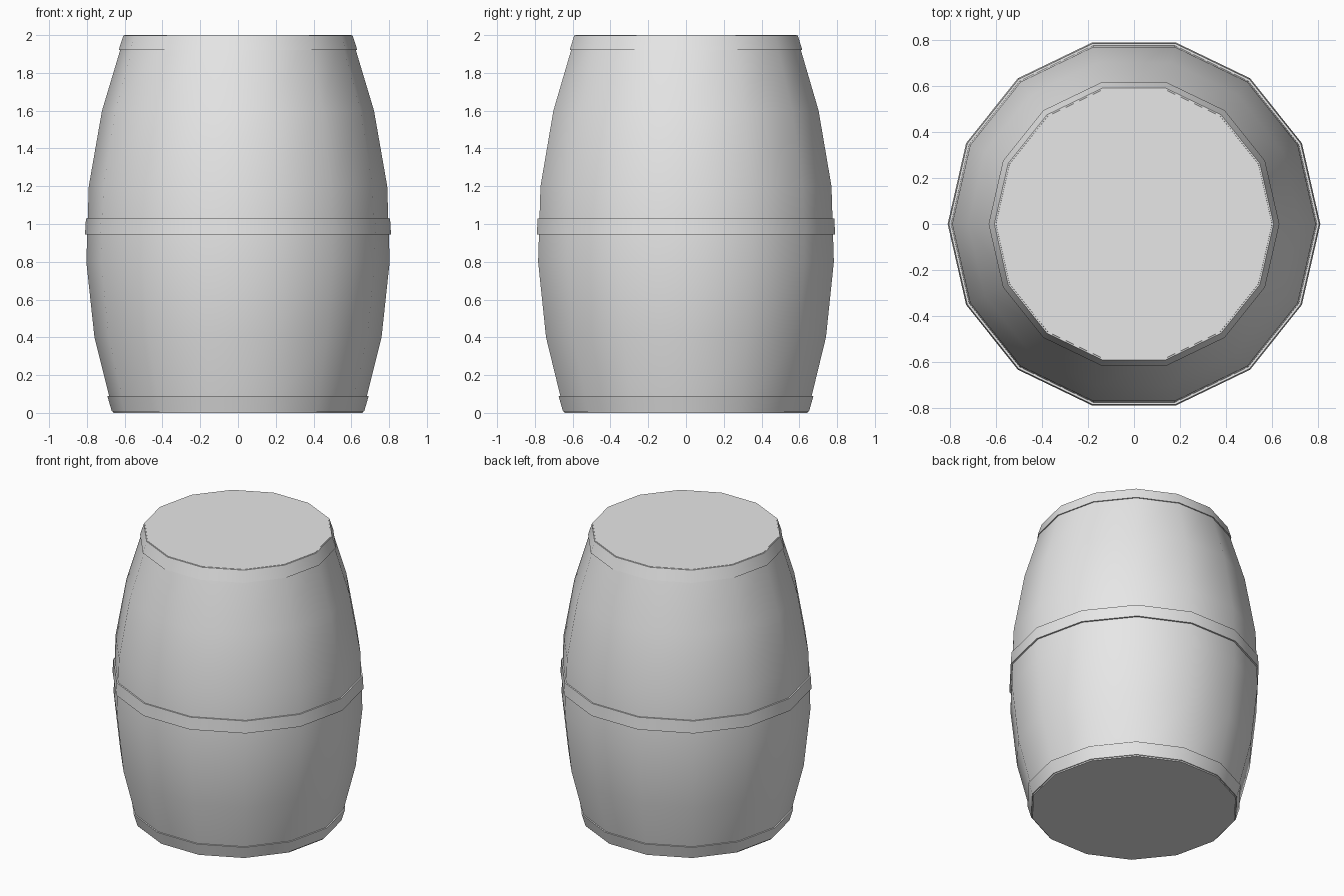
import bpy
import bmesh
from math import cos, sin, pi, radians

SIDES = 14

cube = bpy.data.objects.get("Cube")
if cube:
    bpy.data.objects.remove(cube, do_unlink=True)

# Single grey finish
grey = bpy.data.materials.new("light_grey")
grey.use_nodes = True
colour = (0.8, 0.8, 0.8, 1)
grey.diffuse_color = colour
grey.node_tree.nodes["Principled BSDF"].inputs["Base Color"].default_value = colour


def lathe(name, profile, closed=False):
    """Spin (radius, height) points round z; cap the ends or close the loop."""
    bm = bmesh.new()
    rings = []
    for r, z in profile:
        angles = [2 * pi * i / SIDES for i in range(SIDES)]
        rings.append([bm.verts.new((r * cos(a), r * sin(a), z)) for a in angles])
    pairs = list(zip(rings, rings[1:]))
    if closed:
        pairs.append((rings[-1], rings[0]))
    else:
        bm.faces.new(rings[0][::-1])
        bm.faces.new(rings[-1])
    for low, high in pairs:
        for i in range(SIDES):
            j = (i + 1) % SIDES
            bm.faces.new((low[i], low[j], high[j], high[i]))
    bmesh.ops.recalc_face_normals(bm, faces=bm.faces)
    mesh = bpy.data.meshes.new(name)
    bm.to_mesh(mesh)
    bm.free()
    mesh.materials.append(grey)
    obj = bpy.data.objects.new(name, mesh)
    bpy.context.collection.objects.link(obj)
    bpy.ops.object.select_all(action="DESELECT")
    obj.select_set(True)
    bpy.context.view_layer.objects.active = obj
    bpy.ops.object.shade_smooth_by_angle(angle=radians(30))
    return obj


def hoop(name, z0, r0, z1, r1, depth=0.03):
    """Thin metal band around the barrel."""
    lathe(name, [(r0, z0), (r1, z1), (r1 - depth, z1), (r0 - depth, z0)], closed=True)


# Bulging barrel with flat ends
lathe("barrel_body", [(0.66, 0), (0.76, 0.4), (0.803, 0.8),
                      (0.79, 1.2), (0.72, 1.6), (0.6, 2.0)])

# Hoops at the bottom, middle and top
hoop("bottom_hoop", 0.008, 0.668, 0.09, 0.692)
hoop("middle_hoop", 0.945, 0.81, 1.03, 0.805)
hoop("top_hoop", 1.92, 0.632, 1.998, 0.607)
